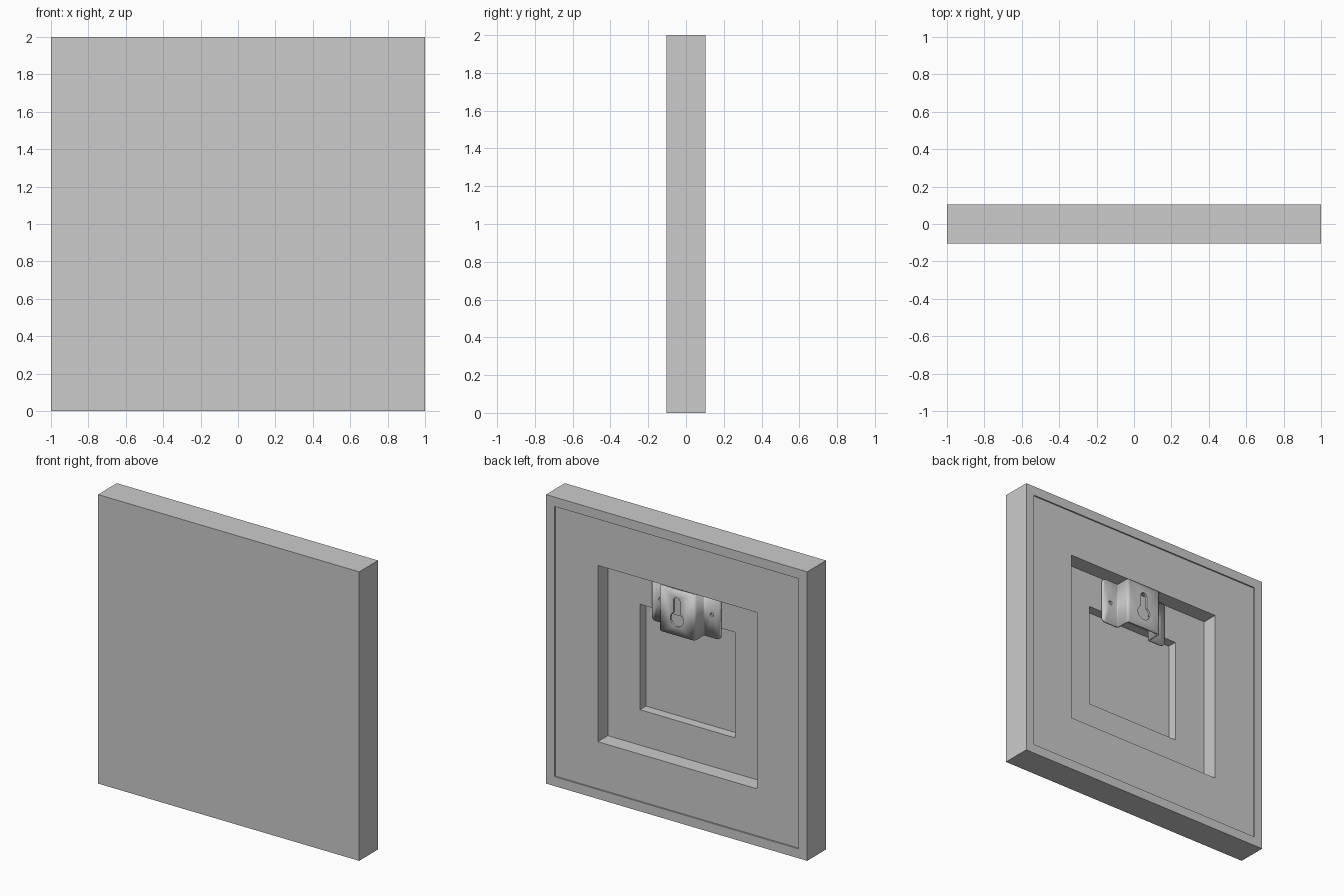
import bpy, bmesh
from math import sin, cos, pi, asin

if "Cube" in bpy.data.objects:
    bpy.data.objects.remove(bpy.data.objects["Cube"])

HALF_DEPTH = 0.103


def add_object(name, bm):
    mesh = bpy.data.meshes.new(name)
    bm.to_mesh(mesh)
    bm.free()
    obj = bpy.data.objects.new(name, mesh)
    bpy.context.collection.objects.link(obj)
    return obj


def square_loop(bm, half, y):
    return [bm.verts.new((sx * half, y, 1 + sz * half))
            for sx, sz in ((-1, -1), (1, -1), (1, 1), (-1, 1))]


def prism(name, outline, y0, y1):
    # outline in x-z, extruded along y; used as a hole cutter
    bm = bmesh.new()
    face = bm.faces.new([bm.verts.new((x, y0, z)) for x, z in outline])
    ext = bmesh.ops.extrude_face_region(bm, geom=[face])
    bmesh.ops.translate(bm, vec=(0, y1 - y0, 0),
                        verts=[v for v in ext["geom"] if isinstance(v, bmesh.types.BMVert)])
    bmesh.ops.recalc_face_normals(bm, faces=bm.faces)
    obj = add_object(name, bm)
    obj.hide_render = True
    obj.hide_viewport = True
    return obj


def arc(cx, cz, r, a0, a1, n):
    return [(cx + r * cos(a0 + (a1 - a0) * i / n), cz + r * sin(a0 + (a1 - a0) * i / n))
            for i in range(n + 1)]


# Panel: square slab whose back steps down through a lip and two pockets
bm = bmesh.new()
steps = [(1.0, -HALF_DEPTH), (1.0, HALF_DEPTH), (0.935, HALF_DEPTH), (0.935, 0.093),
         (0.61, 0.093), (0.61, -0.017), (0.365, -0.017), (0.365, -0.083)]
loops = [square_loop(bm, h, y) for h, y in steps]
for a, b in zip(loops, loops[1:]):
    for i in range(4):
        j = (i + 1) % 4
        bm.faces.new((a[i], a[j], b[j], b[i]))
bm.faces.new(loops[0])
bm.faces.new(loops[-1])
bmesh.ops.recalc_face_normals(bm, faces=bm.faces)
add_object("panel", bm)

# Hanger bracket: hat-shaped sheet with rounded folds and flange corners
Z0, Z1 = 1.29, 1.606
profile = [(-0.262, -0.009), (-0.13, -0.009), (-0.13, 0.093),
           (0.13, 0.093), (0.13, -0.009), (0.262, -0.009)]
bm = bmesh.new()
low = [bm.verts.new((x, y, Z0)) for x, y in profile]
high = [bm.verts.new((x, y, Z1)) for x, y in profile]
for i in range(len(profile) - 1):
    bm.faces.new((low[i], low[i + 1], high[i + 1], high[i]))
bmesh.ops.bevel(bm, geom=[v for v in bm.verts if abs(v.co.x) > 0.25], offset=0.025,
                segments=4, profile=0.5, affect='VERTICES')
folds = [e for e in bm.edges if abs(e.verts[0].co.x) < 0.14 and len(e.link_faces) == 2]
bmesh.ops.bevel(bm, geom=folds, offset=0.014, segments=3, profile=0.5, affect='EDGES')
bmesh.ops.recalc_face_normals(bm, faces=bm.faces)
bracket = add_object("hanger_bracket", bm)
solid = bracket.modifiers.new("thickness", 'SOLIDIFY')
solid.thickness = 0.015
solid.offset = 0
solid.use_even_offset = True

# Keyhole and screw holes
r, w = 0.05, 0.026
a = asin(w / r)
keyhole = arc(0, 1.40, r, pi / 2 + a, 5 * pi / 2 - a, 24) + arc(0, 1.525, w, 0, pi, 10)
cutters = [prism("keyhole_cutter", keyhole, 0.05, 0.13)]
for side, x in (("left", -0.197), ("right", 0.197)):
    cutters.append(prism(side + "_screw_cutter", arc(x, 1.447, 0.014, 0, 2 * pi, 16)[:-1],
                         -0.04, 0.03))
for c in cutters:
    cut = bracket.modifiers.new(c.name, 'BOOLEAN')
    cut.operation = 'DIFFERENCE'
    cut.solver = 'EXACT'
    cut.object = c

# Smooth folds, sharp edges
bpy.context.view_layer.objects.active = bracket
bracket.select_set(True)
bpy.ops.object.shade_smooth_by_angle()
